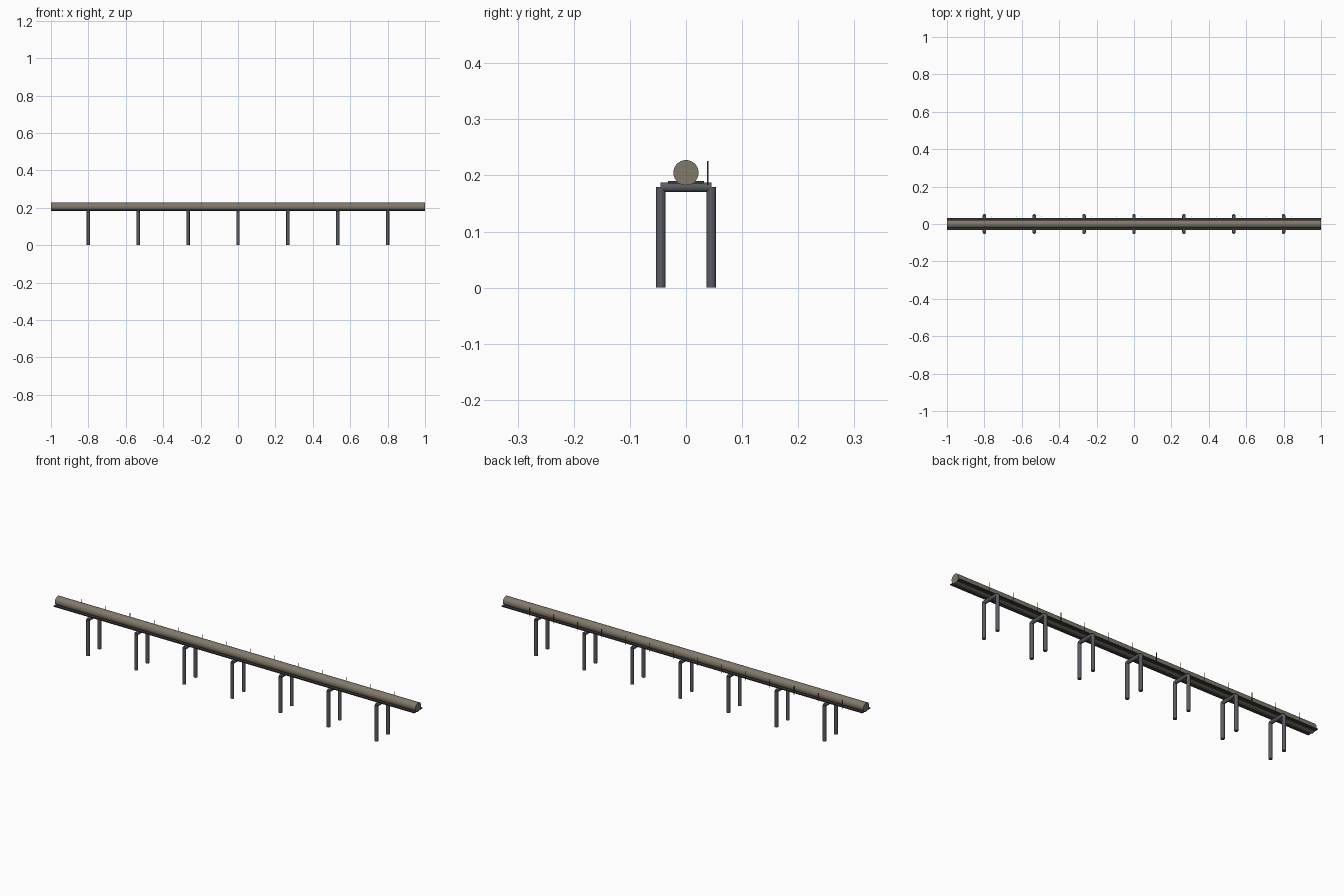
import bpy
from mathutils import Vector

if "Cube" in bpy.data.objects:
    bpy.data.objects.remove(bpy.data.objects["Cube"])


def mat(name, rgb):
    m = bpy.data.materials.new(name)
    m.diffuse_color = (*rgb, 1)
    m.use_nodes = True
    m.node_tree.nodes["Principled BSDF"].inputs["Base Color"].default_value = m.diffuse_color
    return m


PIPE = mat("weathered_tan", (0.22, 0.19, 0.145))
STEEL = mat("dark_steel", (0.10, 0.105, 0.12))
DARK = mat("dark_tray", (0.045, 0.045, 0.045))


def rod(name, a, b, r, m, sides):
    a, b = Vector(a), Vector(b)
    bpy.ops.mesh.primitive_cylinder_add(
        vertices=sides, radius=r, depth=(b - a).length, location=(a + b) / 2,
        rotation=(b - a).to_track_quat('Z', 'Y').to_euler())
    o = bpy.context.object
    o.name = name
    o.data.materials.append(m)
    bpy.ops.object.shade_smooth_by_angle()
    return o


def box(name, center, size, m):
    bpy.ops.mesh.primitive_cube_add(size=1, location=center)
    o = bpy.context.object
    o.name = name
    o.scale = size
    o.data.materials.append(m)


# Main pipe
rod("pipe", (-1, 0, 0.205), (1, 0, 0.205), 0.0225, PIPE, 32)

# Flat support rails either side of the pipe
for side, label in ((-1, "front"), (1, "back")):
    box(label + "_rail", (0, side * 0.02, 0.188), (2, 0.024, 0.005), DARK)

# Trestles: two legs and a crossbar each
for i in range(7):
    x = -0.8 + i * 1.6 / 6
    for side, label in ((-1, "front"), (1, "back")):
        rod(f"{label}_leg_{i}", (x, side * 0.045, 0), (x, side * 0.045, 0.179), 0.0088, STEEL, 16)
    rod(f"crossbar_{i}", (x, -0.045, 0.179), (x, 0.045, 0.179), 0.0088, STEEL, 16)

# Thin pins along the back
for i in range(14):
    x = -0.893 + i * 2 / 15
    rod(f"pin_{i}", (x, 0.039, 0.183), (x, 0.039, 0.226), 0.0013, STEEL, 8)
